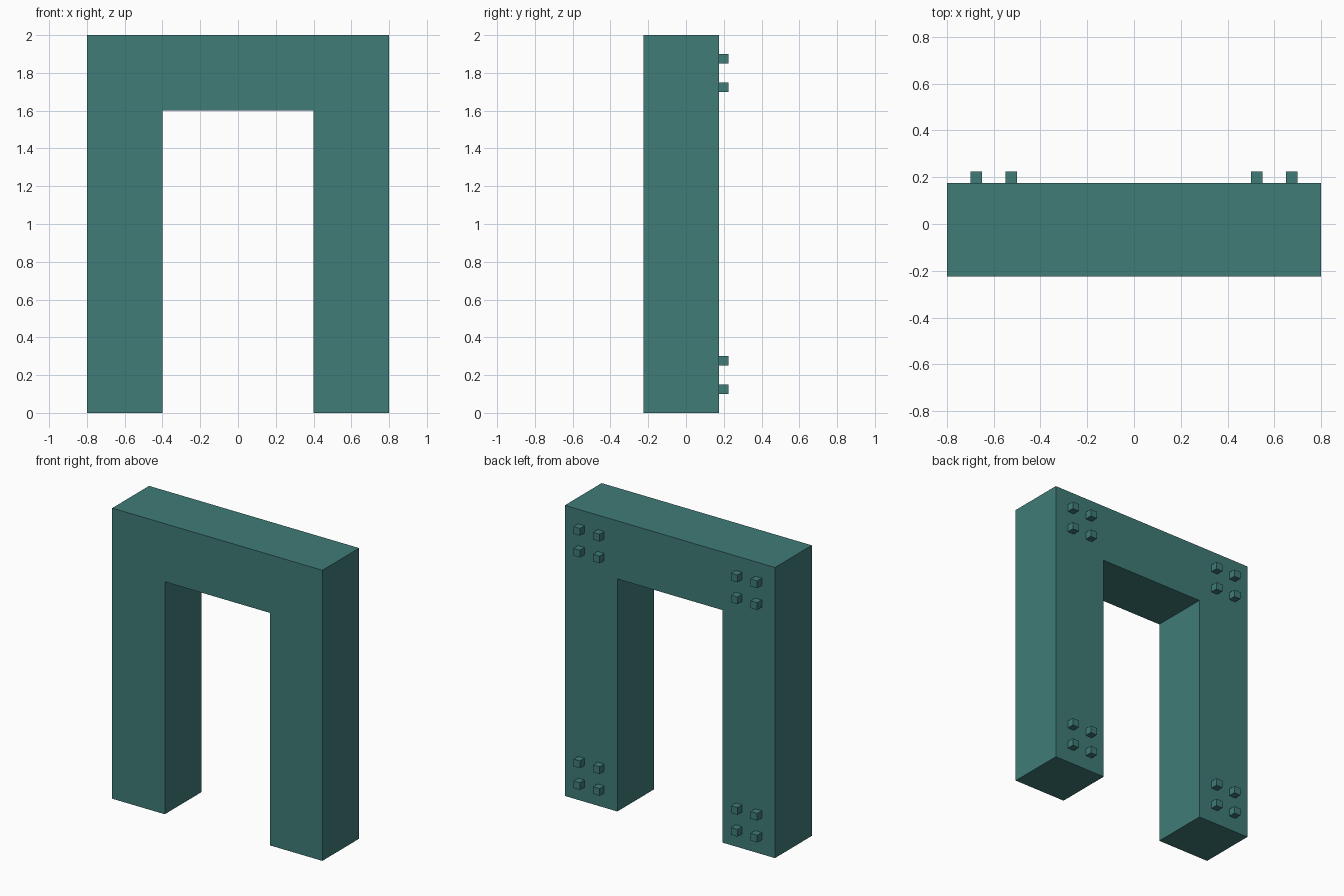
import bpy
import bmesh

cube = bpy.data.objects.get("Cube")
if cube:
    bpy.data.objects.remove(cube, do_unlink=True)

# Single flat colour
teal = bpy.data.materials.new("muted_teal")
teal.use_nodes = True
colour = (0.05, 0.2, 0.186, 1)
teal.diffuse_color = colour
teal.node_tree.nodes["Principled BSDF"].inputs["Base Color"].default_value = colour

HALF_WIDTH, OPENING, HEIGHT, LINTEL = 0.8, 0.4, 2.0, 1.6
FRONT, BACK, PEG = -0.225, 0.175, 0.05


def add_object(name, bm):
    bmesh.ops.recalc_face_normals(bm, faces=bm.faces)
    mesh = bpy.data.meshes.new(name)
    bm.to_mesh(mesh)
    bm.free()
    mesh.materials.append(teal)
    obj = bpy.data.objects.new(name, mesh)
    bpy.context.collection.objects.link(obj)
    return obj


# Arch: half outline mirrored across x, then extruded from front to back
half = [(OPENING, LINTEL), (OPENING, 0), (HALF_WIDTH, 0), (HALF_WIDTH, HEIGHT)]
outline = half + [(-x, z) for x, z in reversed(half)]
bm = bmesh.new()
face = bm.faces.new([bm.verts.new((x, FRONT, z)) for x, z in outline])
extruded = bmesh.ops.extrude_face_region(bm, geom=[face], use_keep_orig=True)
verts = [v for v in extruded["geom"] if isinstance(v, bmesh.types.BMVert)]
bmesh.ops.translate(bm, verts=verts, vec=(0, BACK - FRONT, 0))
add_object("arch_frame", bm)

# Square pegs: a two by two cluster at each corner of the back
for side, sx in (("left", 1), ("right", -1)):
    for level, z0 in (("lower", 0.2), ("upper", 1.8)):
        for i, dx in enumerate((-0.075, 0.075)):
            for j, dz in enumerate((-0.075, 0.075)):
                bm = bmesh.new()
                bmesh.ops.create_cube(bm, size=PEG)
                peg = add_object(f"{level}_{side}_peg_{i * 2 + j + 1}", bm)
                peg.location = (sx * (0.6 + dx), BACK + PEG / 2, z0 + dz)
